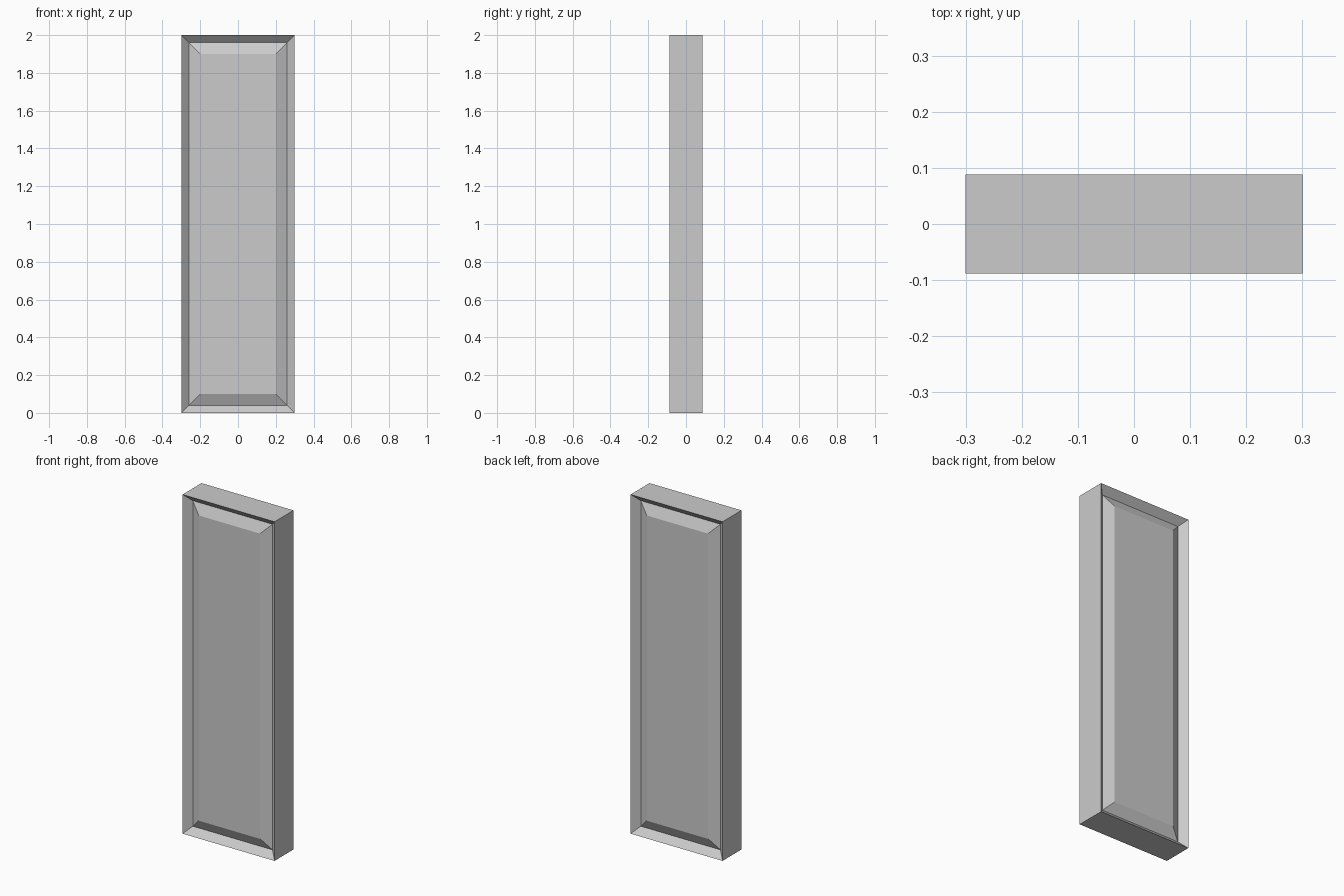
import bpy, bmesh
from mathutils import Matrix

if "Cube" in bpy.data.objects:
    bpy.data.objects.remove(bpy.data.objects["Cube"])

W, D, H = 0.6, 0.176, 2.0

# Door slab
bm = bmesh.new()
bmesh.ops.create_cube(bm, size=1, matrix=Matrix.Translation((0, 0, H / 2)) @ Matrix.Diagonal((W, D, H, 1)))
bm.normal_update()

# Front and back: sloped groove border, then raised centre panel
panels = [f for f in bm.faces if abs(f.normal.y) > 0.9]
for width, depth in ((0.04, -0.038), (0.06, 0.03)):
    bmesh.ops.inset_region(bm, faces=panels, thickness=width, depth=0, use_even_offset=True)
    for f in panels:
        side = 1 if f.calc_center_median().y > 0 else -1
        bmesh.ops.translate(bm, verts=f.verts[:], vec=(0, side * depth, 0))

bmesh.ops.recalc_face_normals(bm, faces=bm.faces[:])
mesh = bpy.data.meshes.new("panel_door")
bm.to_mesh(mesh)
bm.free()
bpy.context.collection.objects.link(bpy.data.objects.new("panel_door", mesh))
